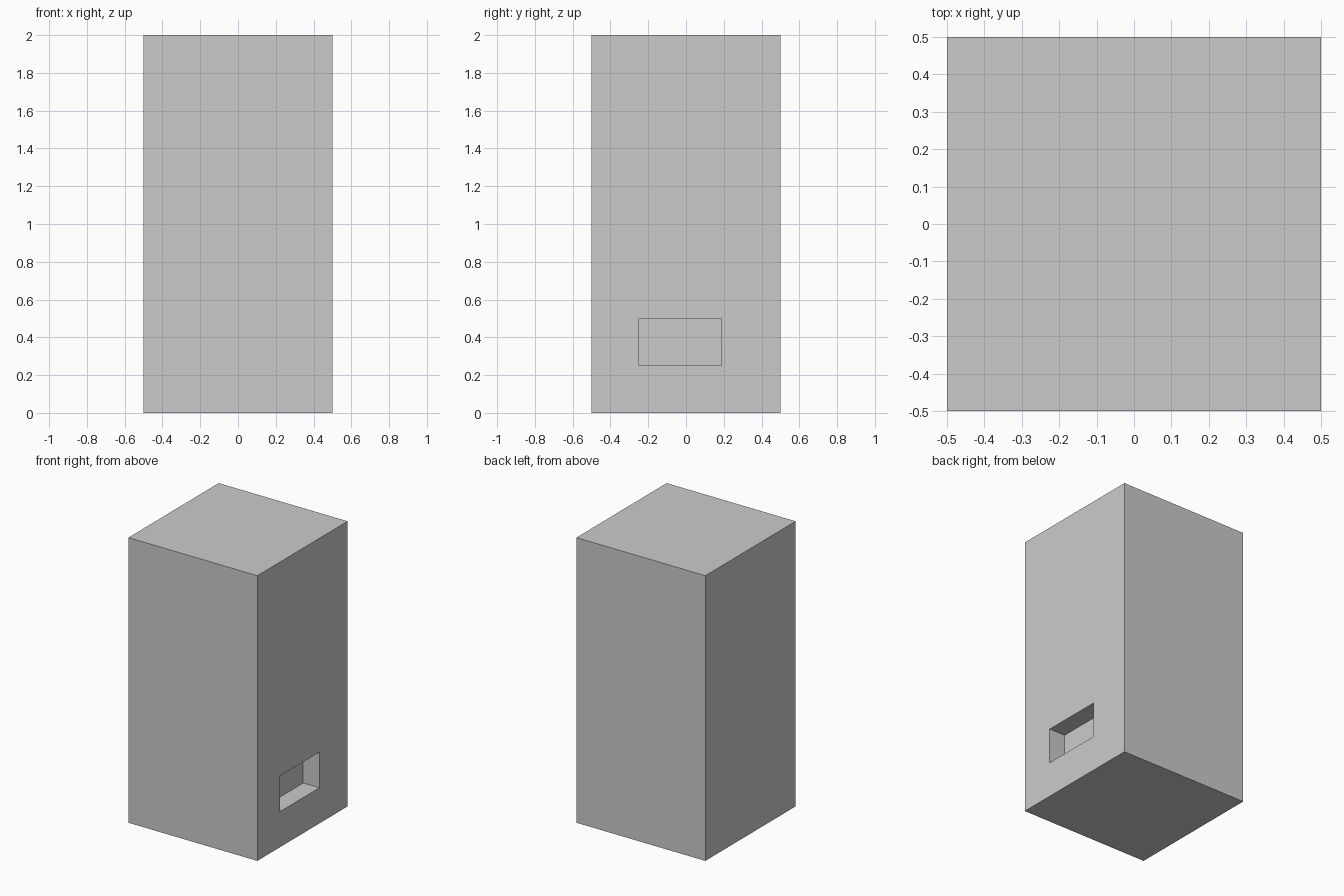
import bpy

if "Cube" in bpy.data.objects:
    bpy.data.objects.remove(bpy.data.objects["Cube"])


def box(name, lo, hi):
    """Axis-aligned box between two opposite corners."""
    centre = [(a + b) / 2 for a, b in zip(lo, hi)]
    bpy.ops.mesh.primitive_cube_add(size=1, location=centre)
    obj = bpy.context.object
    obj.name = name
    obj.scale = [b - a for a, b in zip(lo, hi)]
    bpy.ops.object.transform_apply(location=True, rotation=False, scale=True)
    return obj


# Upright cabinet body
body = box("body", (-0.5, -0.5, 0), (0.5, 0.5, 2))

# Shallow slot recessed into the right side
cutter = box("slot_cutter", (0.375, -0.25, 0.25), (0.625, 0.1875, 0.5))
cutter.hide_render = True

cut = body.modifiers.new("slot", 'BOOLEAN')
cut.operation = 'DIFFERENCE'
cut.solver = 'EXACT'
cut.object = cutter
bpy.context.view_layer.objects.active = body
bpy.ops.object.modifier_apply(modifier=cut.name)
bpy.data.objects.remove(cutter)
